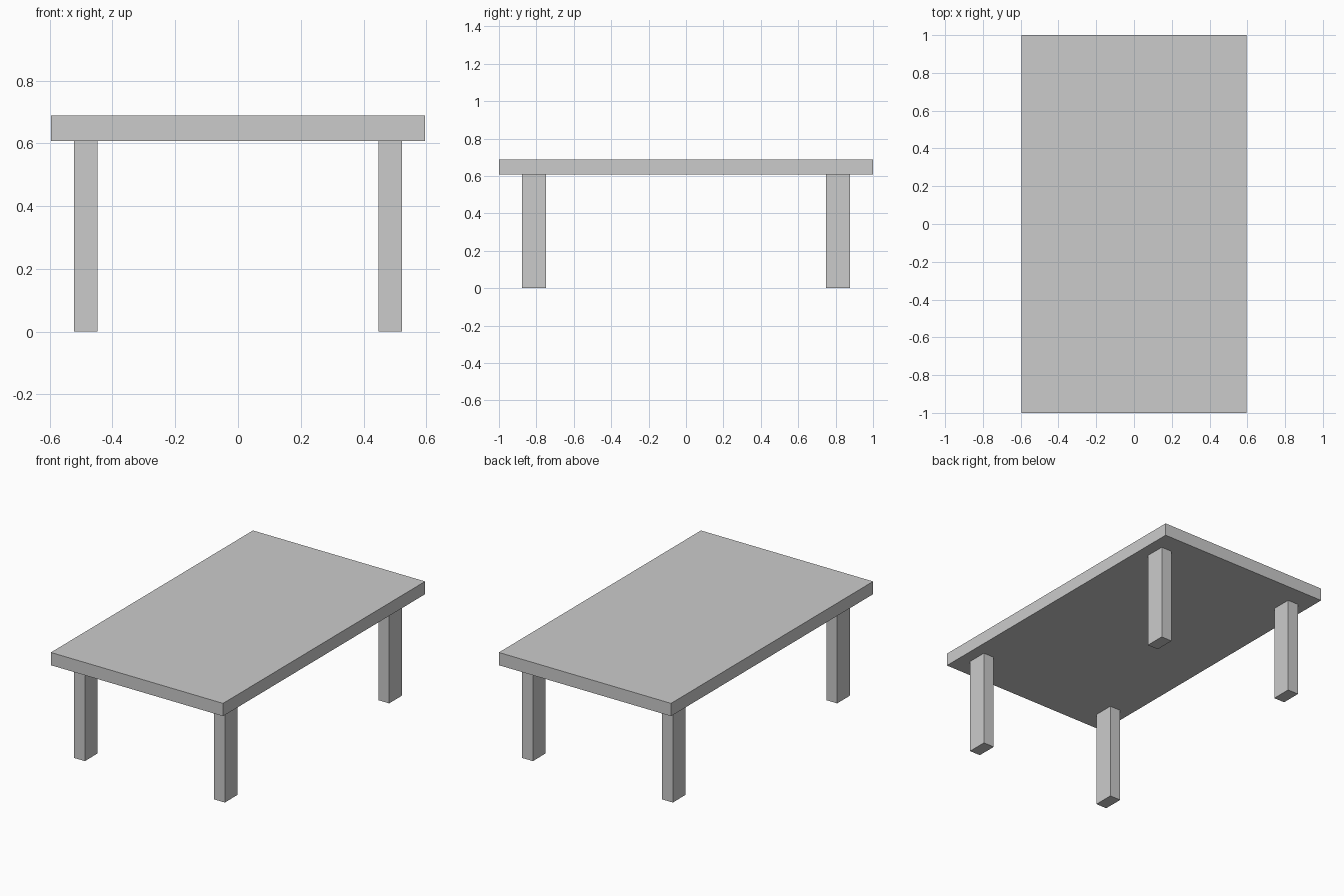
import bpy

if "Cube" in bpy.data.objects:
    bpy.data.objects.remove(bpy.data.objects["Cube"])

TOP_Z, UNDER_Z = 0.688, 0.608


def box(name, center, size):
    bpy.ops.mesh.primitive_cube_add(size=1, location=center)
    obj = bpy.context.object
    obj.name = name
    obj.scale = size
    bpy.ops.object.transform_apply(location=False, rotation=False, scale=True)
    return obj


# Table top slab
box("table_top", (0, 0, (TOP_Z + UNDER_Z) / 2), (1.193, 2.0, TOP_Z - UNDER_Z))

# Four rectangular legs, inset from the corners
for side, sx in (("left", -1), ("right", 1)):
    for end, sy in (("front", -1), ("back", 1)):
        box(f"{end}_{side}_leg", (sx * 0.485, sy * 0.813, UNDER_Z / 2),
            (0.075, 0.127, UNDER_Z))
